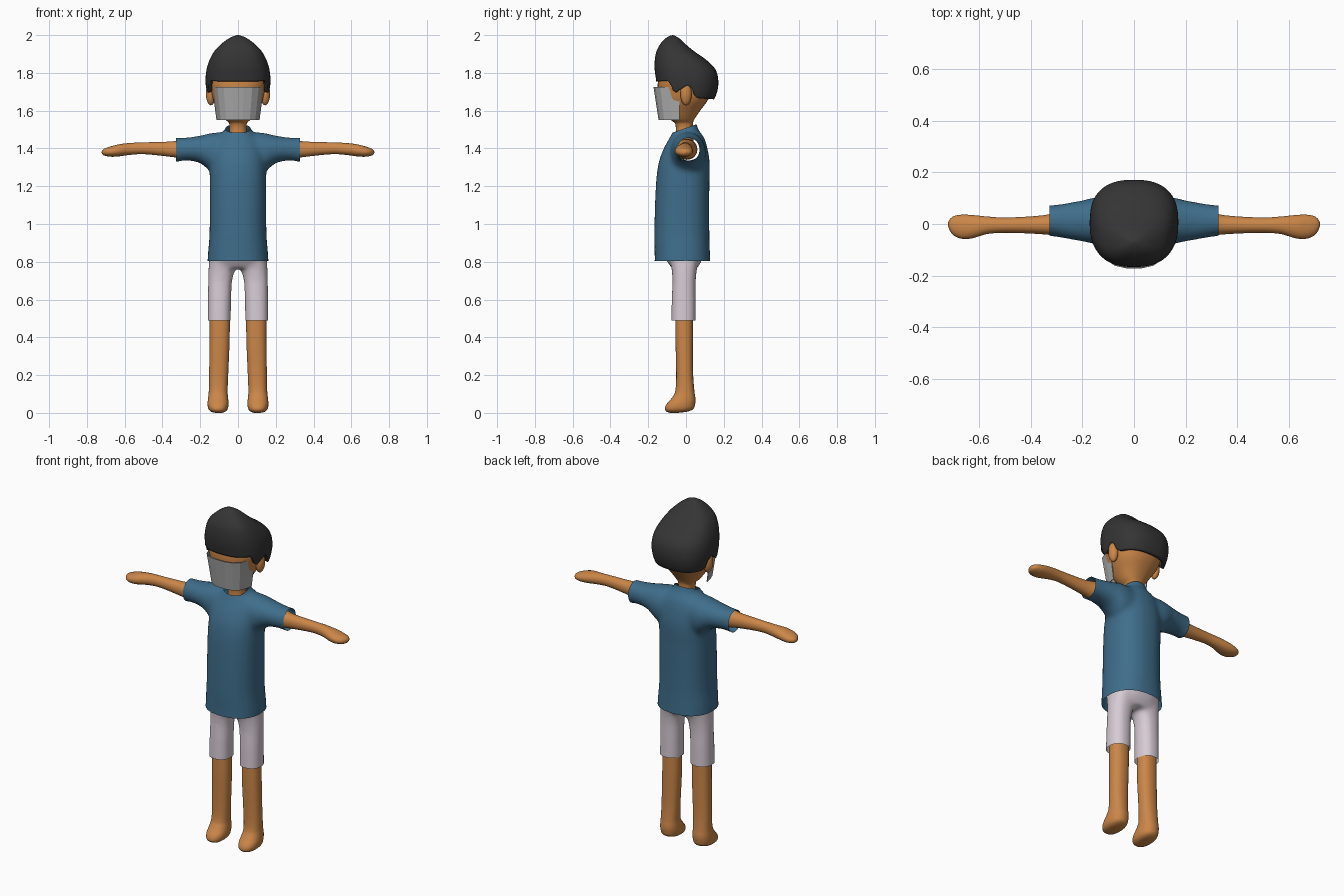
import bpy, bmesh, math
from mathutils import Vector

old = bpy.data.objects.get("Cube")
if old:
    bpy.data.objects.remove(old, do_unlink=True)


def material(name, rgb):
    m = bpy.data.materials.new(name)
    m.use_nodes = True
    m.diffuse_color = (*rgb, 1)
    m.node_tree.nodes["Principled BSDF"].inputs["Base Color"].default_value = (*rgb, 1)
    return m


SKIN = material("skin", (0.6, 0.24, 0.065))
BLUE = material("shirt blue", (0.05, 0.155, 0.26))
PALE = material("shorts lilac", (0.68, 0.60, 0.66))
DARK = material("hair black", (0.035, 0.035, 0.035))
GREY = material("mask grey", (0.42, 0.42, 0.42))


def finish(name, bm, mat, smooth=True):
    mesh = bpy.data.meshes.new(name)
    for f in bm.faces:
        f.smooth = smooth
    bm.to_mesh(mesh)
    bm.free()
    mesh.materials.append(mat)
    obj = bpy.data.objects.new(name, mesh)
    bpy.context.collection.objects.link(obj)
    return obj


def sample(rings, t):
    """Smoothly interpolate a table of (t, u_lo, u_hi, v_lo, v_hi)."""
    last = len(rings) - 1
    i = 0
    while i < last - 1 and t > rings[i + 1][0]:
        i += 1
    a, b = rings[i], rings[i + 1]
    before, after = rings[max(i - 1, 0)], rings[min(i + 2, last)]
    h = b[0] - a[0]
    s = min(max((t - a[0]) / h, 0), 1)
    out = []
    for k in range(1, 5):
        m0 = (b[k] - before[k]) / (b[0] - before[0]) * h
        m1 = (after[k] - a[k]) / (after[0] - a[0]) * h
        out.append((2*s**3 - 3*s*s + 1) * a[k] + (s**3 - 2*s*s + s) * m0
                   + (3*s*s - 2*s**3) * b[k] + (s**3 - s*s) * m1)
    return out


def loft(rings, axis="z", side=1, power=2.3, n=32, sub=4, start=None):
    """Skin rounded sections; start(v) can move the first edge by direction."""
    t0, t1 = rings[0][0], rings[-1][0]
    ts = [a[0] + (b[0] - a[0]) * j / sub
          for a, b in zip(rings, rings[1:]) for j in range(sub)] + [t1]
    bm = bmesh.new()
    loops = []
    for t in ts:
        loop = []
        for j in range(n):
            a = math.tau * j / n
            u, v = (math.copysign(abs(c) ** (2 / power), c) for c in (math.cos(a), math.sin(a)))
            tv = t
            if start:
                s0 = start(v)
                tv = s0 + (t - t0) * (t1 - s0) / (t1 - t0)
            ul, uh, vl, vh = sample(rings, tv)
            p = ((ul + uh + u * (uh - ul)) / 2, (vl + vh + v * (vh - vl)) / 2)
            co = (p[0] * side, p[1], tv) if axis == "z" else (tv * side, p[0], p[1])
            loop.append(bm.verts.new(co))
        loops.append(loop)
    for lo, hi in zip(loops, loops[1:]):
        for j in range(n):
            k = (j + 1) % n
            bm.faces.new((lo[j], lo[k], hi[k], hi[j]))
    bm.faces.new(loops[-1])
    if not start:
        bm.faces.new(loops[0][::-1])
    bmesh.ops.recalc_face_normals(bm, faces=bm.faces)
    return bm


def fuse(name, parts, mat, cuts):
    """Blend overlapping lofts into one garment, then cut its openings."""
    bm = bmesh.new()
    for part in parts:
        tmp = bpy.data.meshes.new("tmp")
        part.to_mesh(tmp)
        part.free()
        bm.from_mesh(tmp)
        bpy.data.meshes.remove(tmp)
    obj = finish(name, bm, mat)
    rem = obj.modifiers.new("blend", "REMESH")
    rem.mode = "VOXEL"
    rem.voxel_size = 0.012
    soft = obj.modifiers.new("soften", "SMOOTH")
    soft.factor, soft.iterations = 0.5, 10
    dg = bpy.context.evaluated_depsgraph_get()
    mesh = bpy.data.meshes.new_from_object(obj.evaluated_get(dg))
    bpy.data.objects.remove(obj, do_unlink=True)
    bm = bmesh.new()
    bm.from_mesh(mesh)
    for co, no in cuts:
        bmesh.ops.bisect_plane(bm, geom=bm.verts[:] + bm.edges[:] + bm.faces[:],
                               plane_co=co, plane_no=no, clear_outer=True)
    return finish(name, bm, mat)


# Shirt: torso and sleeves, open at hem, cuffs and collar
torso = [(0.74, -.163, .163, -.168, .132), (0.82, -.161, .161, -.166, .128),
         (0.95, -.151, .151, -.168, .124), (1.2, -.150, .150, -.160, .124),
         (1.32, -.148, .148, -.146, .126), (1.4, -.135, .135, -.118, .114),
         (1.46, -.105, .105, -.085, .095), (1.5, -.068, .068, -.066, .066),
         (1.56, -.058, .058, -.06, .05)]
sleeve = [(0.04, -.09, .1, 1.24, 1.49), (0.14, -.08, .105, 1.275, 1.482),
          (0.2, -.068, .092, 1.322, 1.468), (0.28, -.054, .078, 1.336, 1.457),
          (0.33, -.046, .072, 1.328, 1.457), (0.39, -.046, .072, 1.326, 1.457)]
fuse("shirt", [loft(torso)] + [loft(sleeve, "x", s, 2.1) for s in (1, -1)], BLUE,
     [((0, 0, .805), (0, 0, -1)), ((.328, 0, 1.4), (1, 0, 0)),
      ((-.328, 0, 1.4), (-1, 0, 0)), ((0, -.01, 1.505), (0, -.35, 1))])

# Shorts: hips and two legs, open at the hems
hips = [(0.765, -.13, .13, -.075, .06), (0.81, -.15, .15, -.105, .085),
        (0.86, -.14, .14, -.125, .095), (0.92, -.12, .12, -.11, .08)]
trouser = [(0.43, .038, .162, -.08, .052), (0.6, .036, .160, -.076, .052),
           (0.7, .031, .158, -.072, .052), (0.77, .014, .156, -.078, .06),
           (0.85, .005, .15, -.1, .08)]
fuse("shorts", [loft(hips)] + [loft(trouser, side=s) for s in (1, -1)], PALE,
     [((0, 0, .49), (0, 0, -1))])

# Arms with mitten hands, legs with feet
arm = [(0.18, -.055, .06, 1.34, 1.45), (0.28, -.048, .05, 1.345, 1.447),
       (0.35, -.04, .034, 1.355, 1.437), (0.5, -.034, .025, 1.37, 1.432),
       (0.57, -.039, .029, 1.366, 1.429), (0.63, -.056, .035, 1.358, 1.422),
       (0.67, -.057, .036, 1.356, 1.412), (0.7, -.044, .03, 1.36, 1.402),
       (0.715, -.025, .018, 1.366, 1.394), (0.722, -.006, .004, 1.376, 1.384)]
leg = [(0.0, .085, .12, -.085, -.045), (0.006, .068, .142, -.102, .005),
       (0.02, .055, .156, -.112, .038), (0.045, .050, .161, -.104, .048),
       (0.075, .052, .159, -.078, .05), (0.11, .055, .155, -.058, .045),
       (0.2, .052, .153, -.052, .038), (0.4, .044, .150, -.056, .037),
       (0.58, .044, .150, -.056, .037)]
for s, label in ((1, "left"), (-1, "right")):
    finish(label + "_arm", loft(arm, "x", s, 2.1), SKIN)
    finish(label + "_leg", loft(leg, side=s), SKIN)

# Head and neck
head = [(1.44, -.05, .05, -.055, .04), (1.53, -.046, .046, -.057, .036),
        (1.555, -.068, .068, -.085, .045), (1.6, -.098, .098, -.12, .075),
        (1.65, -.128, .128, -.138, .112), (1.7, -.142, .142, -.148, .135),
        (1.76, -.15, .15, -.148, .138), (1.82, -.12, .12, -.13, .09),
        (1.86, -.05, .05, -.08, .0)]
finish("head", loft(head), SKIN)

# Ears
for s, label in ((1, "left"), (-1, "right")):
    bm = bmesh.new()
    bmesh.ops.create_uvsphere(bm, u_segments=20, v_segments=12, radius=1)
    bmesh.ops.scale(bm, verts=bm.verts, vec=(.026, .03, .062))
    bmesh.ops.translate(bm, verts=bm.verts, vec=(s * .144, 0, 1.69))
    finish(label + "_ear", bm, SKIN)

# Hair with sideburns and a low back edge
line = [(-1, 1.755), (-.6, 1.757), (-.5, 1.72), (-.42, 1.69), (-.3, 1.705),
        (.1, 1.745), (.22, 1.685), (.4, 1.665), (1, 1.66)]


def hairline(v):
    for (a, za), (b, zb) in zip(line, line[1:]):
        if v <= b:
            return za + (zb - za) * (v - a) / (b - a)
    return line[-1][1]


hair = [(1.65, -.155, .155, -.145, .145), (1.7, -.166, .166, -.152, .165),
        (1.76, -.172, .172, -.158, .171), (1.82, -.166, .166, -.166, .155),
        (1.87, -.15, .15, -.165, .106), (1.915, -.125, .125, -.156, .042),
        (1.95, -.092, .092, -.138, .0), (1.98, -.053, .053, -.112, -.032),
        (1.995, -.022, .022, -.088, -.056), (2.0, -.004, .004, -.073, -.067)]
cap = finish("hair", loft(hair, power=2.5, n=64, start=hairline), DARK)
thick = cap.modifiers.new("thickness", "SOLIDIFY")
thick.thickness, thick.offset = 0.02, -1

# Face mask: faceted curved sheet
half = [(.135, -.035), (.126, -.085), (.108, -.135), (.075, -.16), (.03, -.17)]
path = half + [(-x, y) for x, y in half[::-1]]
bm = bmesh.new()
top = [bm.verts.new((x, y, 1.725)) for x, y in path]
low = [bm.verts.new((x * .83, -.035 + (y + .035) * .8, 1.55)) for x, y in path]
for i in range(len(path) - 1):
    bm.faces.new((low[i], top[i], top[i + 1], low[i + 1]))
mask = finish("face_mask", bm, GREY, smooth=False)
sheet = mask.modifiers.new("thickness", "SOLIDIFY")
sheet.thickness, sheet.offset = 0.004, 0
